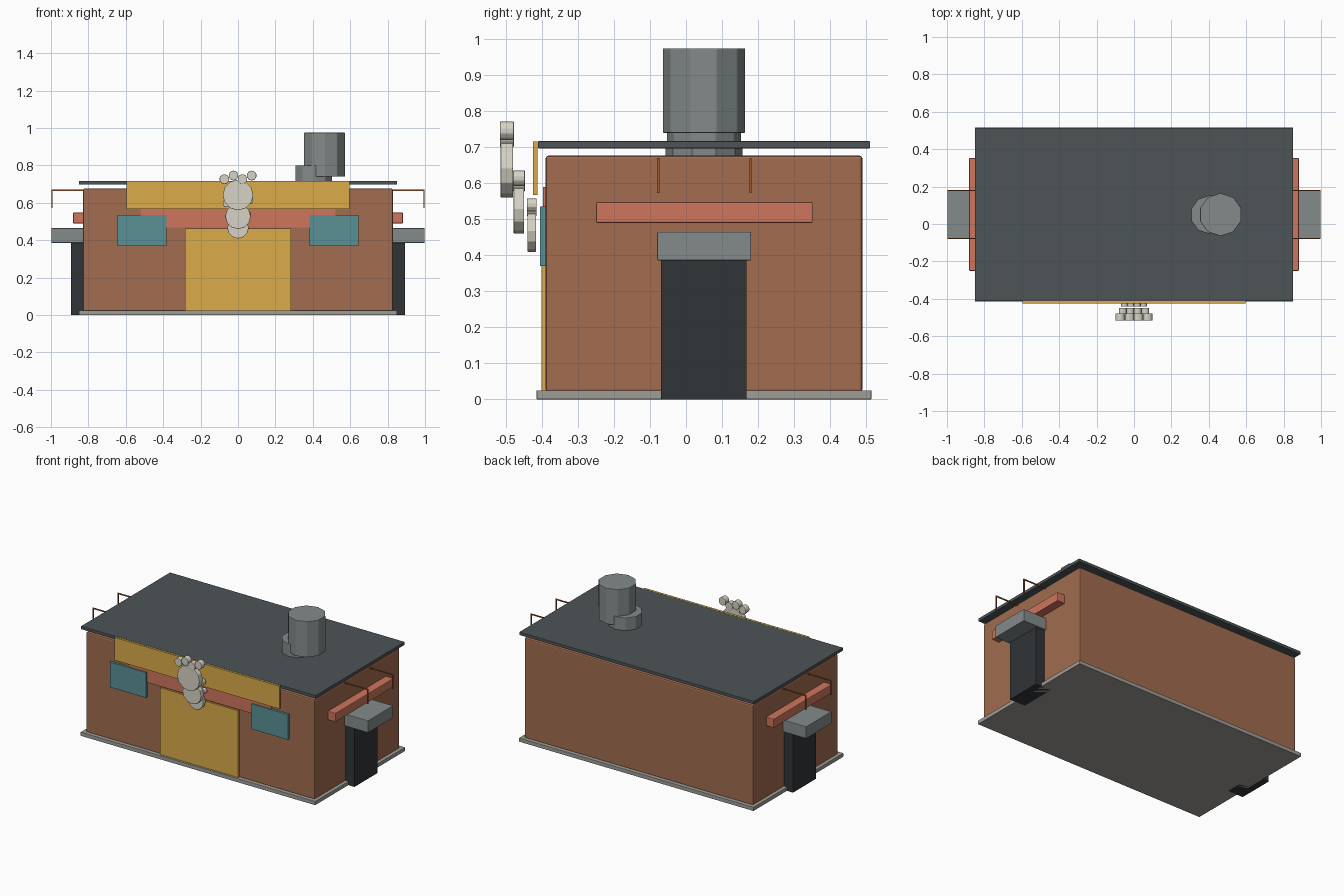
import bpy, math

if "Cube" in bpy.data.objects:
    bpy.data.objects.remove(bpy.data.objects["Cube"])


def mat(name, r, g, b):
    m = bpy.data.materials.new(name)
    m.diffuse_color = (r, g, b, 1)
    m.use_nodes = True
    m.node_tree.nodes["Principled BSDF"].inputs["Base Color"].default_value = m.diffuse_color
    return m


BRICK = mat("brick", 0.36, 0.15, 0.08)
ROOF = mat("slate", 0.075, 0.09, 0.095)
DARK = mat("dark", 0.03, 0.035, 0.04)
RED = mat("coral", 0.62, 0.18, 0.11)
YELLOW = mat("ochre", 0.71, 0.41, 0.07)
TEAL = mat("teal", 0.1, 0.29, 0.3)
METAL = mat("metal", 0.23, 0.26, 0.26)
STONE = mat("stone", 0.35, 0.34, 0.31)
RUST = mat("rust", 0.36, 0.1, 0.03)
BONE = mat("bone", 0.68, 0.65, 0.56)


def finish(ob, name, m, bevel):
    ob.name = name
    ob.data.materials.append(m)
    if bevel:
        b = ob.modifiers.new("bevel", 'BEVEL')
        b.width = bevel
        b.segments = 2
    return ob


def box(name, x, y, z, m, bevel=0.0):
    """Box from (min, max) pairs."""
    bpy.ops.mesh.primitive_cube_add(size=1, location=[sum(p) / 2 for p in (x, y, z)])
    ob = bpy.context.object
    ob.scale = [p[1] - p[0] for p in (x, y, z)]
    bpy.ops.object.transform_apply(location=False, rotation=False, scale=True)
    return finish(ob, name, m, bevel)


def cyl(name, loc, r, h, n, m, bevel=0.0, rot=(0, 0, 0)):
    bpy.ops.mesh.primitive_cylinder_add(vertices=n, radius=r, depth=h, location=loc, rotation=rot)
    return finish(bpy.context.object, name, m, bevel)


# Main shell
box("base_slab", (-.85, .85), (-.415, .515), (0, .025), STONE, .002)
box("walls", (-.828, .828), (-.39, .49), (.02, .677), BRICK, .008)
box("roof", (-.85, .85), (-.411, .511), (.697, .717), ROOF, .002)

# Front panels
box("front_door", (-.283, .283), (-.402, -.385), (.025, .462), YELLOW)
box("front_band", (-.52, .52), (-.397, -.385), (.468, .59), RED)
box("sign_board", (-.597, .597), (-.425, -.412), (.567, .716), YELLOW)

# Parts repeated on both sides
for s, side in ((-1, "left"), (1, "right")):
    def sx(a, b):
        return tuple(sorted((s * a, s * b)))
    box(side + "_window", sx(.383, .645), (-.405, -.385), (.37, .535), TEAL)
    box(side + "_side_door", sx(.78, .893), (-.07, .168), (0, .388), DARK)
    box(side + "_canopy", sx(.81, .998), (-.08, .181), (.386, .465), METAL, .003)
    box(side + "_side_band", sx(.815, .882), (-.25, .352), (.49, .548), RED, .004)
    for i, y in enumerate((-.077, .179)):
        box(f"{side}_bracket_arm_{i}", sx(.82, .998), (y - .003, y + .003), (.664, .671), RUST)
        box(f"{side}_bracket_drop_{i}", sx(.991, .998), (y - .003, y + .003), (.573, .671), RUST)

# Chimney
cyl("chimney_collar", (.405, .05, .69), .107, .03, 10, METAL)
cyl("chimney_stub", (.405, .05, .735), .104, .13, 10, METAL, .003)
cyl("chimney_pipe", (.463, .05, .8575), .115, .235, 10, METAL, .003)

# Trail of paw prints on the front, each a pad with four toes
FACE = (math.pi / 2, 0, 0)
TOES = ((-.073, .085), (-.024, .104), (.024, .085), (.073, .104))
for i, (k, y, z) in enumerate(((1, -.4975, .642), (.83, -.464, .528), (.7, -.4285, .467))):
    cyl(f"paw_pad_{i}", (0, y, z), .082 * k, .035 * k, 12, BONE, .003 * k, FACE)
    for j, (tx, tz) in enumerate(TOES):
        cyl(f"paw_toe_{i}_{j}", (tx * k, y, z + tz * k), .0265 * k, .039 * k, 10, BONE, .003 * k, FACE)
